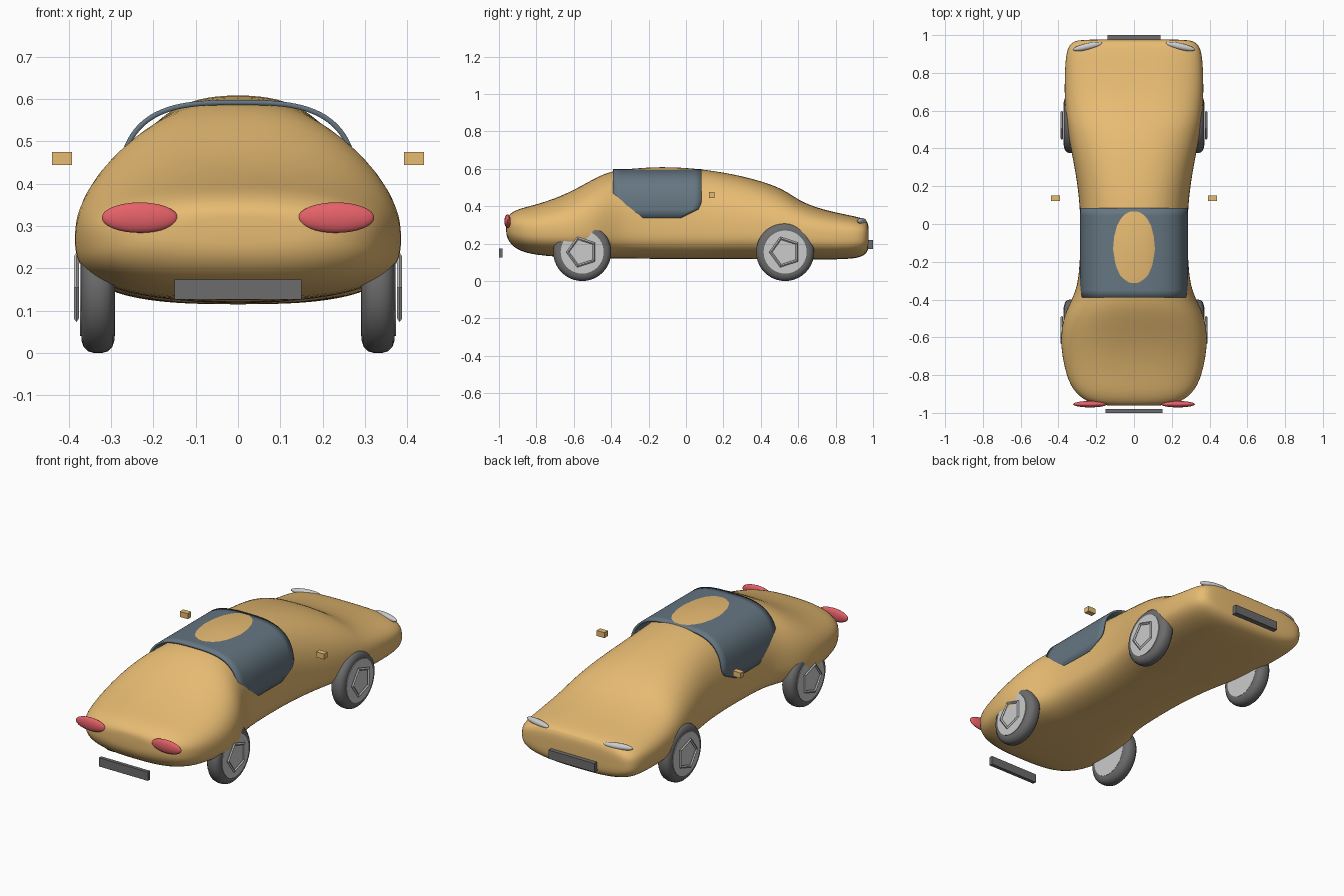
import bpy, bmesh, math
from mathutils import Matrix

if "Cube" in bpy.data.objects:
    bpy.data.objects.remove(bpy.data.objects["Cube"])


def material(name, rgb):
    m = bpy.data.materials.new(name)
    m.diffuse_color = (*rgb, 1)
    m.use_nodes = True
    m.node_tree.nodes["Principled BSDF"].inputs["Base Color"].default_value = m.diffuse_color
    return m


ORANGE = material("orange", (0.80, 0.50, 0.17))
GLASS = material("dark_glass", (0.13, 0.18, 0.22))
BLACK = material("black", (0.15, 0.15, 0.15))
RED = material("red", (0.78, 0.12, 0.14))
WHITE = material("white", (0.88, 0.88, 0.86))
SILVER = material("silver", (0.62, 0.62, 0.62))


def finish(name, bm, mat, smooth=True):
    bmesh.ops.recalc_face_normals(bm, faces=bm.faces)
    me = bpy.data.meshes.new(name)
    bm.to_mesh(me)
    bm.free()
    ob = bpy.data.objects.new(name, me)
    bpy.context.collection.objects.link(ob)
    me.materials.append(mat)
    if smooth:
        bpy.ops.object.select_all(action='DESELECT')
        ob.select_set(True)
        bpy.context.view_layer.objects.active = ob
        bpy.ops.object.shade_smooth_by_angle(angle=math.radians(40))
    return ob


def box(name, centre, size, mat):
    bm = bmesh.new()
    bmesh.ops.create_cube(bm, size=1, matrix=Matrix.Translation(centre) @ Matrix.Diagonal((*size, 1)))
    return finish(name, bm, mat, False)


def spow(v, p):
    return math.copysign(abs(v) ** p, v)


def bridge(bm, rings, closed=True):
    n = len(rings[0])
    for a, b in zip(rings, rings[1:]):
        for i in range(n if closed else n - 1):
            j = (i + 1) % n
            bm.faces.new((a[i], a[j], b[j], b[i]))


# body: stations of (y, half width, bottom, middle, top)
STATIONS = [
    (-.962, .12, .26, .29, .325), (-.957, .19, .232, .29, .342), (-.94, .25, .20, .285, .362),
    (-.90, .305, .167, .28, .383), (-.85, .337, .15, .275, .397), (-.80, .358, .14, .27, .410),
    (-.70, .381, .13, .27, .441), (-.60, .390, .125, .27, .486), (-.50, .376, .122, .27, .543),
    (-.43, .345, .12, .27, .578), (-.36, .311, .12, .27, .594), (-.28, .292, .12, .27, .603),
    (-.13, .284, .118, .27, .612), (0, .284, .118, .27, .606), (.10, .288, .118, .27, .596),
    (.20, .299, .118, .27, .581), (.30, .315, .118, .27, .561), (.40, .335, .116, .265, .535),
    (.48, .349, .115, .26, .507), (.54, .357, .115, .255, .477), (.60, .363, .115, .25, .436),
    (.66, .367, .115, .245, .407), (.73, .368, .115, .24, .384), (.82, .366, .116, .235, .362),
    (.90, .360, .12, .235, .347), (.945, .345, .132, .235, .335), (.968, .318, .152, .235, .322),
    (.975, .28, .175, .235, .30), (.977, .18, .20, .235, .27)]
N = 48
bm = bmesh.new()
rings = []
for y, w, lo, mid, hi in STATIONS:
    top_n = 2.4 if y < .5 else 2.4 + .8 * (y - .5) / .5
    ring = []
    for i in range(N):
        a = 2 * math.pi * i / N
        c, s = math.cos(a), math.sin(a)
        n, h = (top_n, hi - mid) if s >= 0 else (2.8, mid - lo)
        ring.append(bm.verts.new((w * spow(c, 2 / n), y, mid + h * spow(s, 2 / n))))
    rings.append(ring)
bridge(bm, rings)
bm.faces.new(rings[0])
bm.faces.new(rings[-1])
body = finish("body", bm, ORANGE)
body.modifiers.new("smooth", 'SUBSURF').levels = 1
body.modifiers["smooth"].render_levels = 1

# window canopy: thin open arch with rounded lower corners
bm = bmesh.new()
rings = []
for i in range(49):
    a = math.pi * i / 48
    x = .287 * spow(math.cos(a), 2 / 3.1)
    z = .338 + .26 * spow(math.sin(a), 2 / 3.1) if 0 < i < 48 else .338
    d = min(1, max(0, (.44 - z) / .102))
    half = .237 - .11 * (1 - math.sqrt(1 - d * d))
    rings.append([bm.verts.new((x, -.153 + half * (k / 6 - 1), z)) for k in range(13)])
bridge(bm, rings, closed=False)
canopy = finish("window_canopy", bm, GLASS)
sol = canopy.modifiers.new("thickness", 'SOLIDIFY')
sol.thickness = .012


# wheels: lathed profiles of (x, radius) around the axle
def lathe(name, profile, y, side, mat, steps=40, closed=True):
    bm = bmesh.new()
    rings = []
    for k in range(steps):
        a = math.pi + 2 * math.pi * k / steps
        rings.append([bm.verts.new((side * x, y + r * math.cos(a), .155 + r * math.sin(a)))
                      for x, r in profile])
    bridge(bm, rings + [rings[0]], closed)
    if not closed:
        bm.faces.new([r[0] for r in rings])
        bm.faces.new([r[-1] for r in rings])
    return finish(name, bm, mat)


TYRE = [(.292, .10), (.292, .125), (.297, .14), (.308, .151), (.322, .155),
        (.340, .155), (.354, .151), (.365, .14), (.370, .125), (.370, .10)]
RIM = [(.291, .115), (.373, .115)]
TRIM = [(.376, .077), (.382, .069), (.388, .077), (.382, .086)]
for end, y in (("front", -.555), ("rear", .53)):
    for label, side in (("left", -1), ("right", 1)):
        tag = f"{end}_{label}"
        lathe(tag + "_tyre", TYRE, y, side, BLACK)
        lathe(tag + "_rim", RIM, y, side, SILVER, closed=False)
        lathe(tag + "_rim_trim", TRIM, y, side, SILVER, steps=5)


# lamps and mirrors on both sides
def lamp(name, centre, radii, turn, mat):
    bm = bmesh.new()
    bmesh.ops.create_uvsphere(bm, u_segments=32, v_segments=16, radius=1,
                              matrix=Matrix.Translation(centre) @ Matrix.Rotation(turn, 4, 'Z')
                              @ Matrix.Diagonal((*radii, 1)))
    return finish(name, bm, mat)


for label, s in (("left", -1), ("right", 1)):
    lamp(label + "_red_lamp", (s * .232, -.954, .32), (.09, .017, .036), 0, RED)
    lamp(label + "_white_lamp", (s * .245, .94, .32), (.08, .018, .017), -s * .22, WHITE)
    box(label + "_mirror", (s * .416, .137, .46), (.048, .03, .03), ORANGE)

# bumper bars
box("front_bumper_bar", (0, -.99, .15), (.30, .02, .048), BLACK)
box("rear_bumper_bar", (0, .986, .195), (.28, .028, .048), BLACK)
